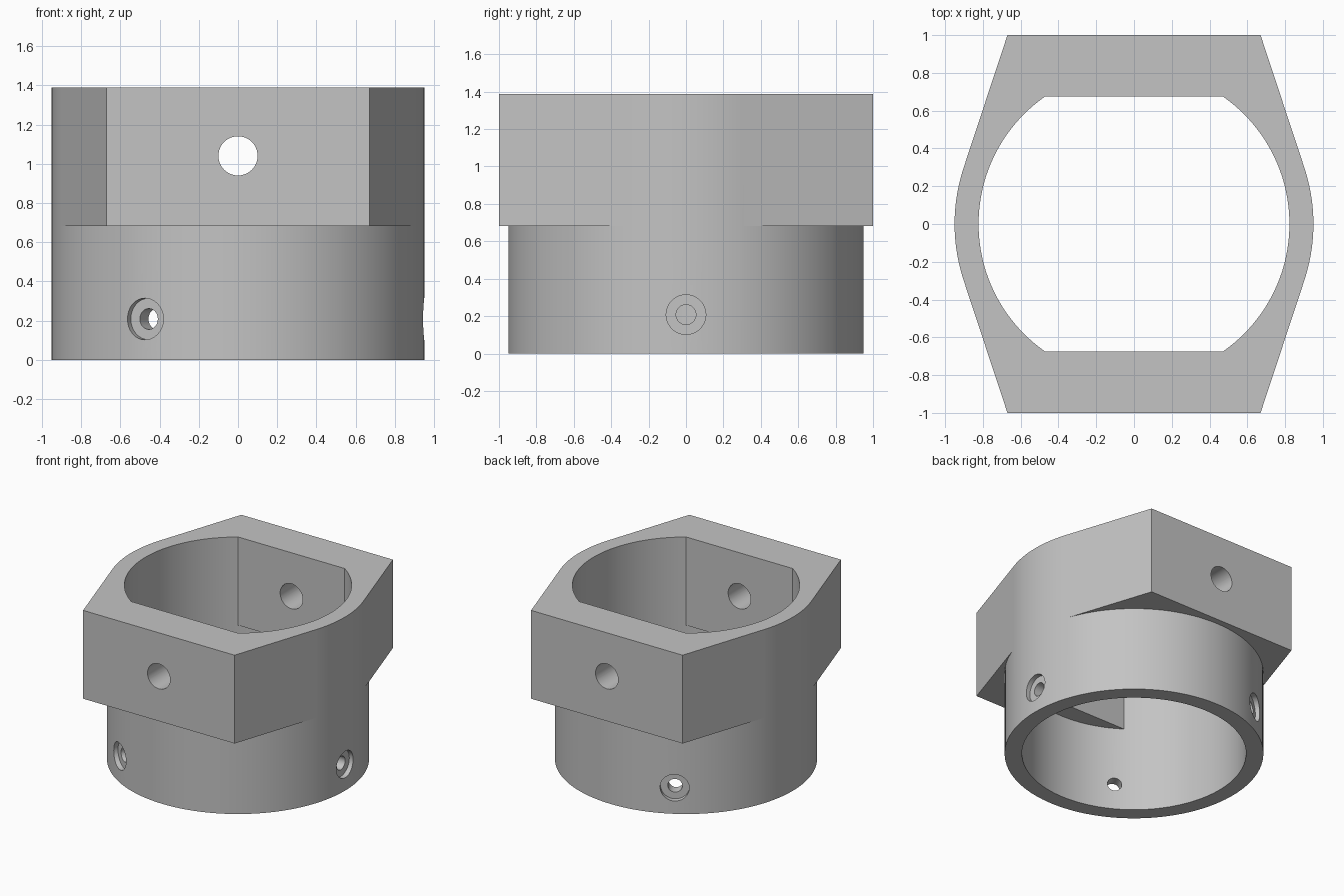
import bpy, bmesh
from math import sin, cos, acos, asin, atan2, hypot, pi, radians
from mathutils import Matrix

if "Cube" in bpy.data.objects:
    bpy.data.objects.remove(bpy.data.objects["Cube"])

R_OUT, R_IN = 0.95, 0.823         # ring radii
FLAT_X, FLAT_Y = 0.67, 1.0        # corner of the block's flat faces
BORE_Y = 0.675                    # flats inside the block
Z_STEP, Z_TOP = 0.682, 1.388

grey = bpy.data.materials.new("plain grey")
grey.use_nodes = True
colour = (0.55, 0.55, 0.55, 1)
grey.diffuse_color = colour
grey.node_tree.nodes["Principled BSDF"].inputs["Base Color"].default_value = colour

# Key angles in the first quadrant
corner = atan2(FLAT_Y, FLAT_X)
tangent = corner - acos(R_OUT / hypot(FLAT_X, FLAT_Y))
bore_corner = asin(BORE_Y / R_IN)


def fold(a):
    """Mirror an angle into the first quadrant."""
    return atan2(abs(sin(a)), abs(cos(a)))


def block_radius(a):
    a = fold(a)
    if a <= tangent:
        return R_OUT
    if a <= corner:
        return R_OUT / cos(a - tangent)
    return FLAT_Y / sin(a)


def bore_radius(a):
    a = fold(a)
    return R_IN if a <= bore_corner else BORE_Y / sin(a)


def ring_radius(a):
    return R_OUT


def hole_radius(a):
    return R_IN


# Even angles plus the exact corners, mirrored to all quadrants
keys = [s for k in (tangent, corner, bore_corner)
        for s in (k, pi - k, pi + k, 2 * pi - k)]
angles = [2 * pi * i / 144 for i in range(144)]
angles = sorted(keys + [a for a in angles if all(abs(a - k) > 0.006 for k in keys)])

# Body: closed loft through the outer and inner outlines
sections = [(ring_radius, 0), (ring_radius, Z_STEP),
            (block_radius, Z_STEP), (block_radius, Z_TOP),
            (bore_radius, Z_TOP), (bore_radius, Z_STEP),
            (hole_radius, Z_STEP), (hole_radius, 0)]
bm = bmesh.new()
loops = [[bm.verts.new((f(a) * cos(a), f(a) * sin(a), z)) for a in angles]
         for f, z in sections]
for i, low in enumerate(loops):
    high = loops[(i + 1) % len(loops)]
    for j in range(len(angles)):
        k = (j + 1) % len(angles)
        bm.faces.new((low[j], low[k], high[k], high[j]))
bmesh.ops.remove_doubles(bm, verts=bm.verts, dist=0.00005)
bmesh.ops.recalc_face_normals(bm, faces=bm.faces)
mesh = bpy.data.meshes.new("clamp_collar")
bm.to_mesh(mesh)
bm.free()
mesh.materials.append(grey)
body = bpy.data.objects.new("clamp_collar", mesh)
bpy.context.collection.objects.link(body)


def drill(radius, start, end, angle, z):
    """Cut a radial round hole between two distances from the axis."""
    b = bmesh.new()
    place = (Matrix.Rotation(angle, 4, 'Z')
             @ Matrix.Translation(((start + end) / 2, 0, z))
             @ Matrix.Rotation(pi / 2, 4, 'Y'))
    bmesh.ops.create_cone(b, cap_ends=True, segments=48, radius1=radius,
                          radius2=radius, depth=end - start, matrix=place)
    m = bpy.data.meshes.new("drill")
    b.to_mesh(m)
    b.free()
    m.materials.append(grey)
    cutter = bpy.data.objects.new("drill", m)
    cutter.hide_render = True
    bpy.context.collection.objects.link(cutter)
    mod = body.modifiers.new("hole", 'BOOLEAN')
    mod.operation, mod.solver, mod.object = 'DIFFERENCE', 'EXACT', cutter
    return cutter


# Cross holes through the block, and counterbored screw holes in the ring
cutters = [drill(0.1, 0.5, 1.2, s * pi / 2, 1.04) for s in (-1, 1)]
for i in range(3):
    cutters.append(drill(0.053, 0.6, 1.2, i * 2 * pi / 3, 0.208))
    cutters.append(drill(0.106, 0.91, 1.2, i * 2 * pi / 3, 0.208))

# Apply the cuts and drop the cutters
graph = bpy.context.evaluated_depsgraph_get()
result = bpy.data.meshes.new_from_object(body.evaluated_get(graph))
body.modifiers.clear()
body.data = result
for c in cutters:
    bpy.data.objects.remove(c)

bpy.ops.object.select_all(action='DESELECT')
body.select_set(True)
bpy.context.view_layer.objects.active = body
bpy.ops.object.shade_smooth_by_angle(angle=radians(20))
